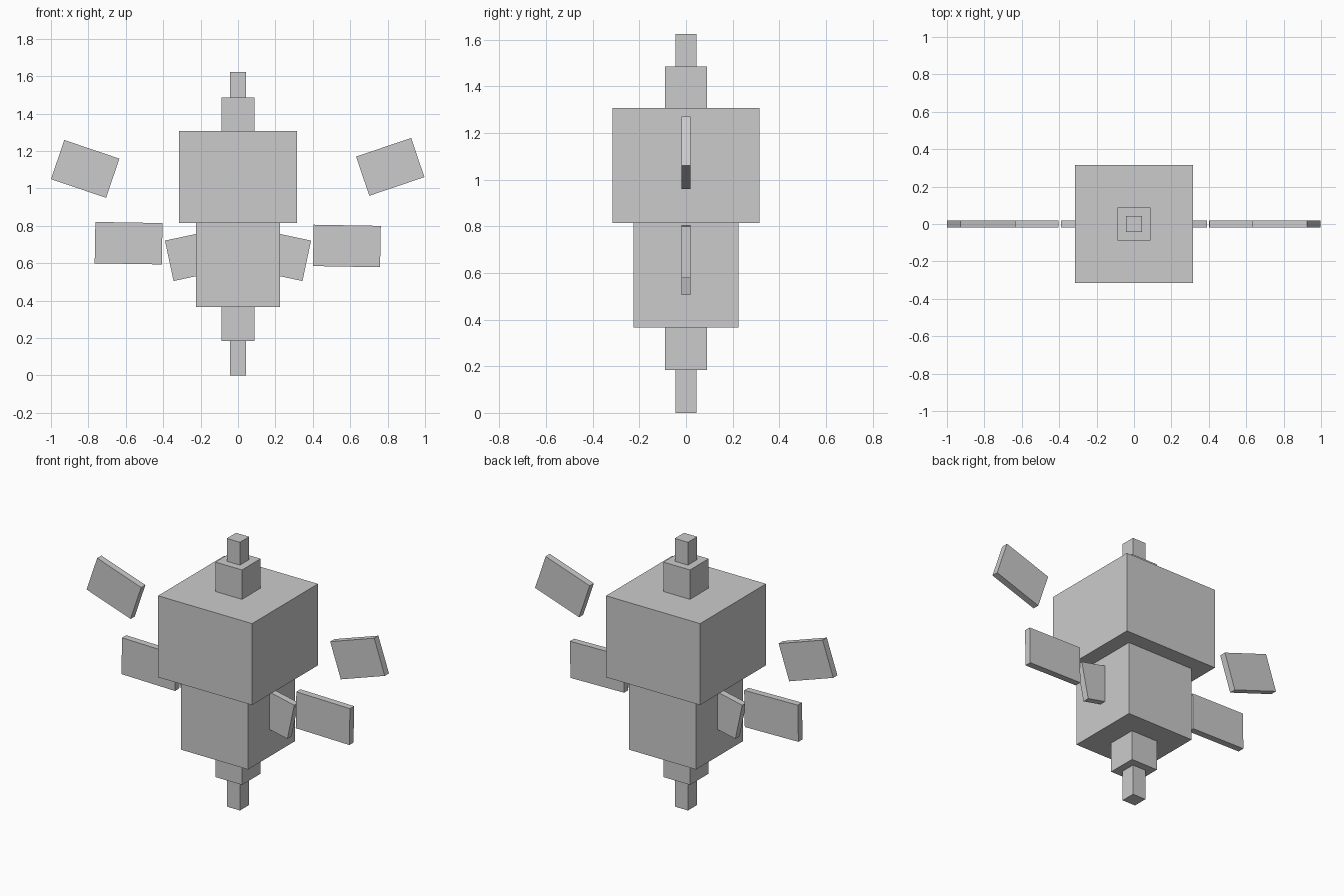
import bpy
from math import radians

if "Cube" in bpy.data.objects:
    bpy.data.objects.remove(bpy.data.objects["Cube"])


def box(name, center, size, tilt=0.0):
    bpy.ops.mesh.primitive_cube_add(size=1, location=center)
    ob = bpy.context.object
    ob.name = name
    ob.scale = size
    bpy.ops.object.transform_apply(location=False, rotation=False, scale=True)
    ob.rotation_euler.y = radians(tilt)
    return ob


# Central stack of square blocks: name, half width, bottom, top
stack = [
    ("bottom_tip", 0.044, 0.0, 0.184),
    ("bottom_neck", 0.089, 0.184, 0.365),
    ("lower_body", 0.224, 0.365, 0.814),
    ("upper_body", 0.315, 0.814, 1.307),
    ("top_neck", 0.089, 1.307, 1.485),
    ("top_tip", 0.044, 1.485, 1.623),
]
for name, half, low, high in stack:
    box(name, (0, 0, (low + high) / 2), (2 * half, 2 * half, high - low))

# Thin plates at the sides: name, centre x, centre z, length, tilt
plates = [
    ("upper_plate_left", -0.817, 1.104, 0.311, 18.7),
    ("upper_plate_right", 0.814, 1.115, 0.311, -18.7),
    ("middle_plate_left", -0.585, 0.707, 0.359, 1.0),
    ("middle_plate_right", 0.582, 0.692, 0.359, 1.0),
    ("inner_plate_left", -0.216, 0.645, 0.31, -12.0),
    ("inner_plate_right", 0.216, 0.645, 0.31, 12.0),
]
for name, x, z, length, tilt in plates:
    box(name, (x, 0, z), (length, 0.04, 0.221), tilt)
